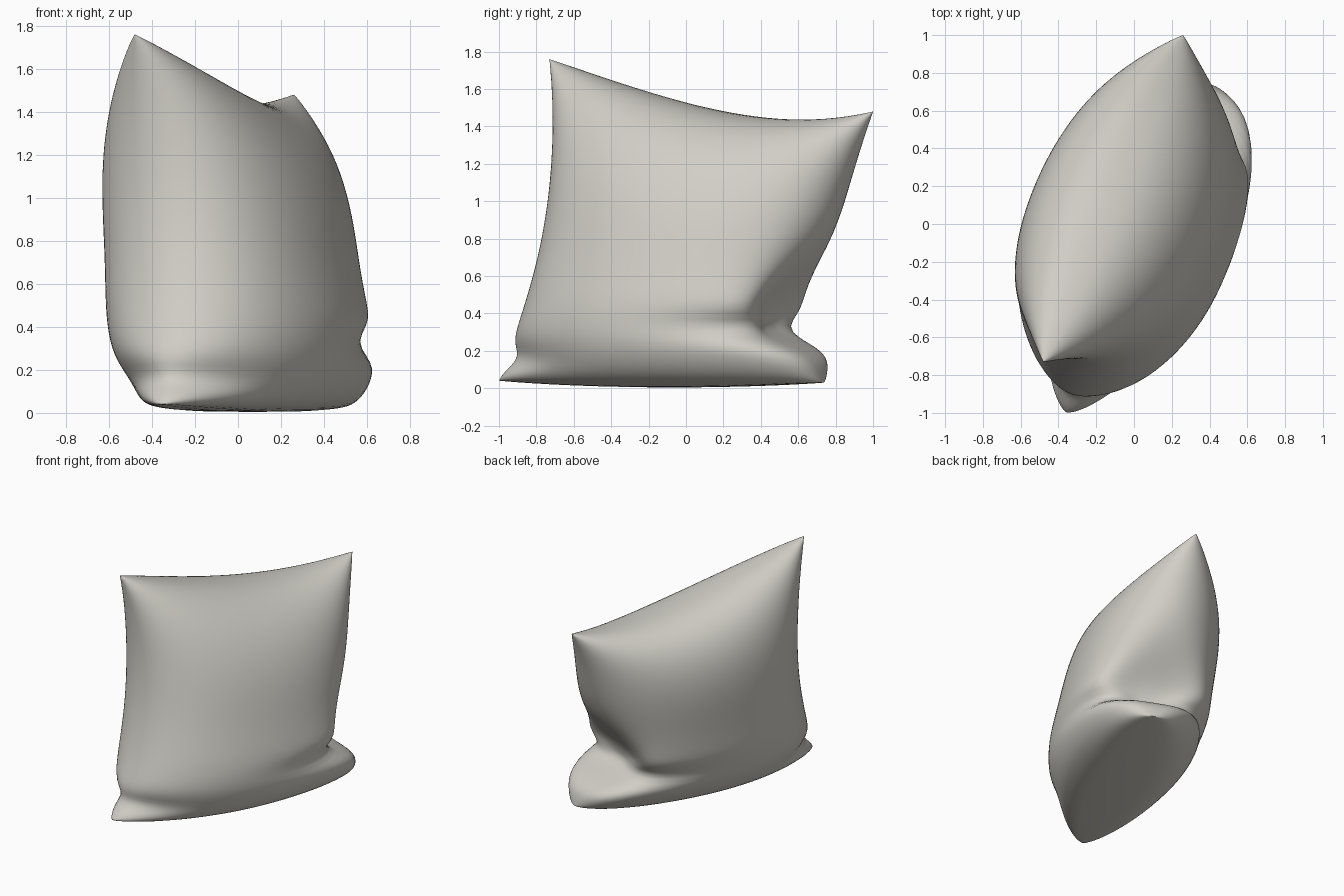
import bpy, bmesh, math
from mathutils import Vector

if "Cube" in bpy.data.objects:
    bpy.data.objects.remove(bpy.data.objects["Cube"])

# The four seam corners of the cushion
TOP_FRONT = Vector((-0.48, -0.73, 1.76))
TOP_BACK = Vector((0.26, 1.00, 1.48))
LOW_FRONT = Vector((-0.36, -1.00, 0.04))
LOW_BACK = Vector((0.43, 0.73, 0.03))
ALONG = Vector((0.39, 0.92, 0))      # front edge to back edge
OUT = Vector((0.92, -0.39, 0))       # cushion face direction
STEPS = 56


def bell(x, centre, width):
    return math.exp(-((x - centre) / width) ** 2 / 2)


def arch(x):
    return max(0.0, 4 * x * (1 - x))


def cushion_point(a, f, side):
    """a runs front to back, f runs bottom to top, side is +1 or -1."""
    p = LOW_FRONT.lerp(LOW_BACK, a).lerp(TOP_FRONT.lerp(TOP_BACK, a), f)
    # Seams draw inwards between the corners, most at the back fold
    u = 2 * a - 1
    fold = bell(f, 0.21, 0.055 if f < 0.21 else 0.17)
    if u > 0:
        p -= ALONG * (u * u * 0.10 * arch(f) + u ** 4 * 0.31 * fold)
    else:
        p += ALONG * u * u * (0.155 * arch(f) + 0.05 * bell(f, 0.07, 0.03))
    p.z -= 0.15 * arch(a) * (0.55 + 0.6 * a) * f * f
    p.z -= 0.03 * arch(a) * (1 - f) ** 2
    # Stuffing sags towards the bottom and is blunt behind the back fold
    sag = bell(f, 0.15, 0.15)
    blunt = 0.5 - 0.2 * sag * max(u, 0) ** 0.5
    puff = (0.51 + 0.08 * sag) * arch(a) ** blunt * arch(f) ** (0.22 + 0.2 * f)
    puff *= 1 - 0.5 * bell(f, 0.21, 0.035) * a ** 5
    puff *= 1 - 0.3 * bell(f, 0.08, 0.04) * (1 - a) ** 8
    p += OUT * side * puff
    p.z = max(p.z, 0.0)
    return p


# Two puffed sheets welded along the seam
bm = bmesh.new()
spread = [(1 - math.cos(math.pi * i / STEPS)) / 2 for i in range(STEPS + 1)]
for side in (1, -1):
    rows = [[bm.verts.new(cushion_point(a, f, side)) for a in spread] for f in spread]
    for low, high in zip(rows, rows[1:]):
        for i in range(STEPS):
            quad = (low[i], low[i + 1], high[i + 1], high[i])
            bm.faces.new(quad if side > 0 else quad[::-1])
bmesh.ops.remove_doubles(bm, verts=bm.verts, dist=0.0005)
bmesh.ops.recalc_face_normals(bm, faces=bm.faces)
mesh = bpy.data.meshes.new("cushion")
bm.to_mesh(mesh)
bm.free()

cushion = bpy.data.objects.new("cushion", mesh)
bpy.context.collection.objects.link(cushion)

# Plain fabric colour
fabric = bpy.data.materials.new("warm_grey_fabric")
fabric.use_nodes = True
colour = (0.64, 0.62, 0.57, 1)
fabric.diffuse_color = colour
fabric.node_tree.nodes["Principled BSDF"].inputs["Base Color"].default_value = colour
mesh.materials.append(fabric)

bpy.context.view_layer.objects.active = cushion
cushion.select_set(True)
bpy.ops.object.shade_smooth_by_angle(angle=math.radians(60))
